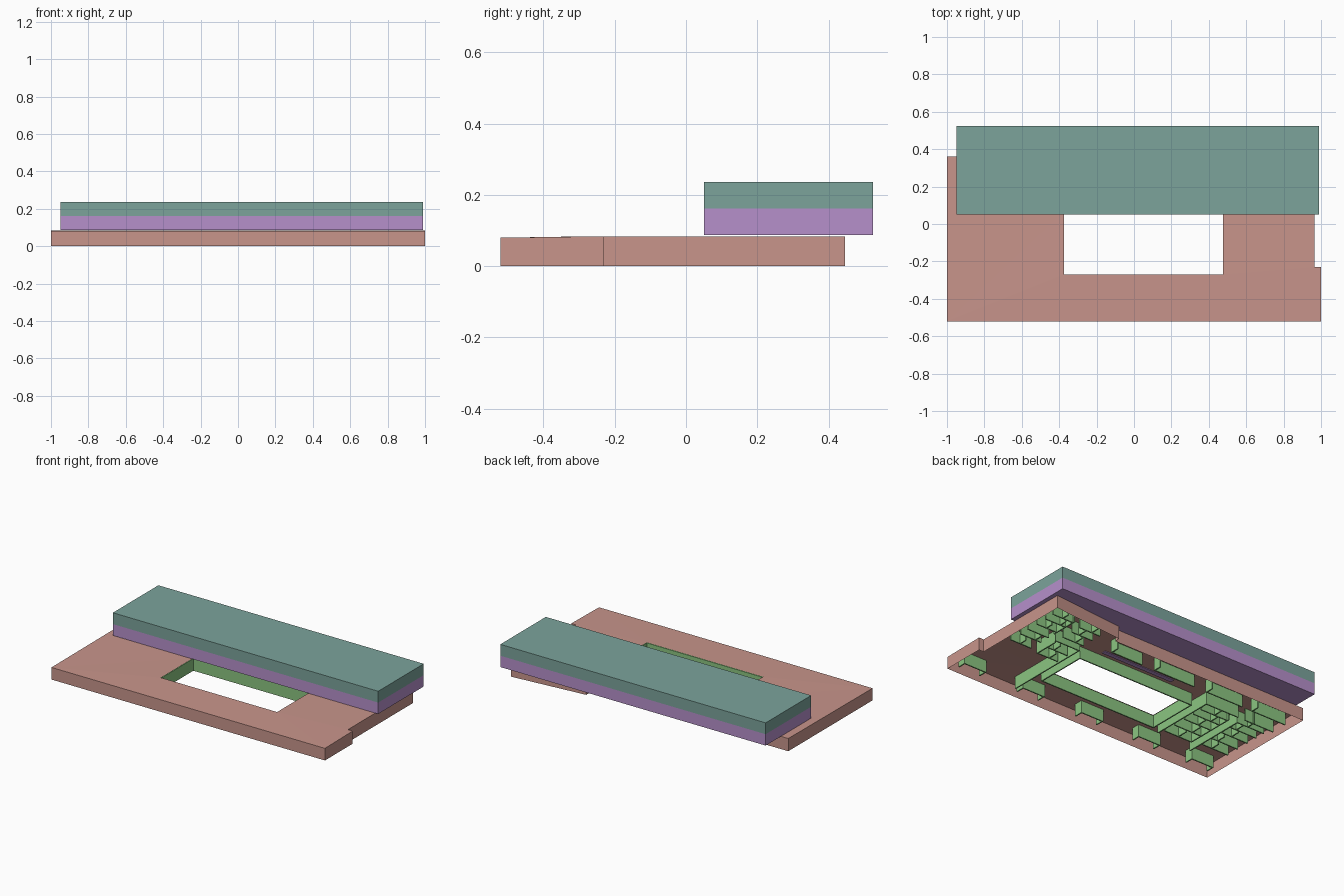
import bpy, bmesh

if "Cube" in bpy.data.objects:
    bpy.data.objects.remove(bpy.data.objects["Cube"])

def material(name, rgb):
    m = bpy.data.materials.new(name)
    m.diffuse_color = (*rgb, 1)
    m.use_nodes = True
    m.node_tree.nodes["Principled BSDF"].inputs["Base Color"].default_value = m.diffuse_color
    return m

PINK = material("pink", (0.58, 0.30, 0.26))
TEAL = material("teal", (0.20, 0.37, 0.33))
PURPLE = material("purple", (0.47, 0.28, 0.60))
GREEN = material("green", (0.26, 0.56, 0.22))

def finish(bm, name, mat):
    me = bpy.data.meshes.new(name)
    bm.to_mesh(me)
    bm.free()
    me.materials.append(mat)
    ob = bpy.data.objects.new(name, me)
    bpy.context.collection.objects.link(ob)
    return ob

def add_box(bm, x0, x1, y0, y1, z0, z1):
    vs = bmesh.ops.create_cube(bm, size=1)["verts"]
    for v in vs:
        v.co.x = x1 if v.co.x > 0 else x0
        v.co.y = y1 if v.co.y > 0 else y0
        v.co.z = z1 if v.co.z > 0 else z0

def box(name, mat, *dims):
    bm = bmesh.new()
    add_box(bm, *dims)
    return finish(bm, name, mat)

# Upper storeys
box("upper_storey", TEAL, -0.95, 0.99, 0.05, 0.525, 0.162, 0.237)
box("middle_storey", PURPLE, -0.95, 0.99, 0.05, 0.525, 0.087, 0.162)

# Ground storey shell: roof sheet with a courtyard hole and outer walls, open below
outline = [(-1, -0.52), (1, -0.52), (1, -0.23), (0.965, -0.23),
           (0.965, 0.447), (0.45, 0.40), (0.45, 0.365), (-1, 0.36)]
hole = [(-0.375, -0.27), (0.475, -0.27), (0.475, 0.07), (-0.375, 0.07)]
bm = bmesh.new()

def loop(points):
    vs = [bm.verts.new((x, y, 0.08 if y < -0.5 else 0.084)) for x, y in points]
    return [bm.edges.new((a, b)) for a, b in zip(vs, vs[1:] + vs[:1])]

outer = loop(outline)
inner = loop(hole)
bmesh.ops.triangle_fill(bm, edges=outer + inner, use_beauty=True, normal=(0, 0, 1))
ext = bmesh.ops.extrude_edge_only(bm, edges=outer)
for g in ext["geom"]:
    if isinstance(g, bmesh.types.BMVert):
        g.co.z = 0
bmesh.ops.recalc_face_normals(bm, faces=bm.faces)
finish(bm, "ground_storey_shell", PINK)

# Courtyard walls
T = 0.004
bm = bmesh.new()

def wall(x0, y0, x1, y1, z0=0.0):
    add_box(bm, min(x0, x1) - T, max(x0, x1) + T, min(y0, y1) - T, max(y0, y1) + T, z0, 0.08)

wall(-0.375 - T, -0.27 - T, 0.475 + T, -0.27 - T)
wall(-0.375 - T, 0.07 + T, 0.475 + T, 0.07 + T)
wall(-0.375 - T, -0.27, -0.375 - T, 0.07)
wall(0.475 + T, -0.27, 0.475 + T, 0.07)
finish(bm, "courtyard_walls", GREEN)

# Ceiling strip behind the courtyard
box("ceiling_strip", PURPLE, -0.20, 0.33, 0.10, 0.13, 0.079, 0.083)

# Alcoves along the front
bm = bmesh.new()
for x in (0.88, 0.43, -0.02, -0.46, -0.87):
    wall(x - 0.08, -0.41, x + 0.08, -0.41)
    for s in (-1, 1):
        wall(x + s * 0.08, -0.41, x + s * 0.08, -0.46)
finish(bm, "front_alcoves", GREEN)

# Corridor walls
bm = bmesh.new()
wall(0.54, -0.44, 0.54, 0.14)
wall(-0.44, -0.30, -0.44, 0.14)
for x0, x1 in ((0.38, 0.15), (0.05, -0.25), (-0.35, -0.62), (-0.70, -0.95)):
    wall(x0, 0.25, x1, 0.25)
    wall(x0, 0.25, x0, 0.30)
for x0, x1 in ((-0.44, -0.68), (-0.74, -0.95), (0.54, 0.72), (0.78, 0.93)):
    wall(x0, 0.14, x1, 0.14)
finish(bm, "corridor_walls", GREEN)

# Room partitions in both wings
bm = bmesh.new()
for i, y in enumerate((-0.26, -0.17, -0.08, 0.0, 0.07)):
    wall(-0.46, y, -0.66, y)
    wall(-0.72, y + 0.02, -0.92, y + 0.02)
    wall(-0.56 - 0.03 * (i % 2), y, -0.56 - 0.03 * (i % 2), y + 0.07)
    wall(-0.80 + 0.03 * (i % 2), y + 0.02, -0.80 + 0.03 * (i % 2), y + 0.08)
wall(-0.66, -0.26, -0.66, 0.08)
wall(-0.72, -0.34, -0.72, 0.09)
finish(bm, "left_wing_rooms", GREEN)

bm = bmesh.new()
for i, y in enumerate((-0.04, 0.05, 0.20, 0.28, 0.35)):
    wall(0.56, y, 0.71, y)
    wall(0.78, y + 0.02, 0.93, y + 0.02)
    wall(0.62 + 0.04 * (i % 2), y, 0.62 + 0.04 * (i % 2), y + 0.06)
    wall(0.86 - 0.04 * (i % 2), y + 0.02, 0.86 - 0.04 * (i % 2), y + 0.07)
wall(0.71, -0.04, 0.71, 0.12)
wall(0.78, 0.20, 0.78, 0.38)
finish(bm, "right_wing_rooms", GREEN)
